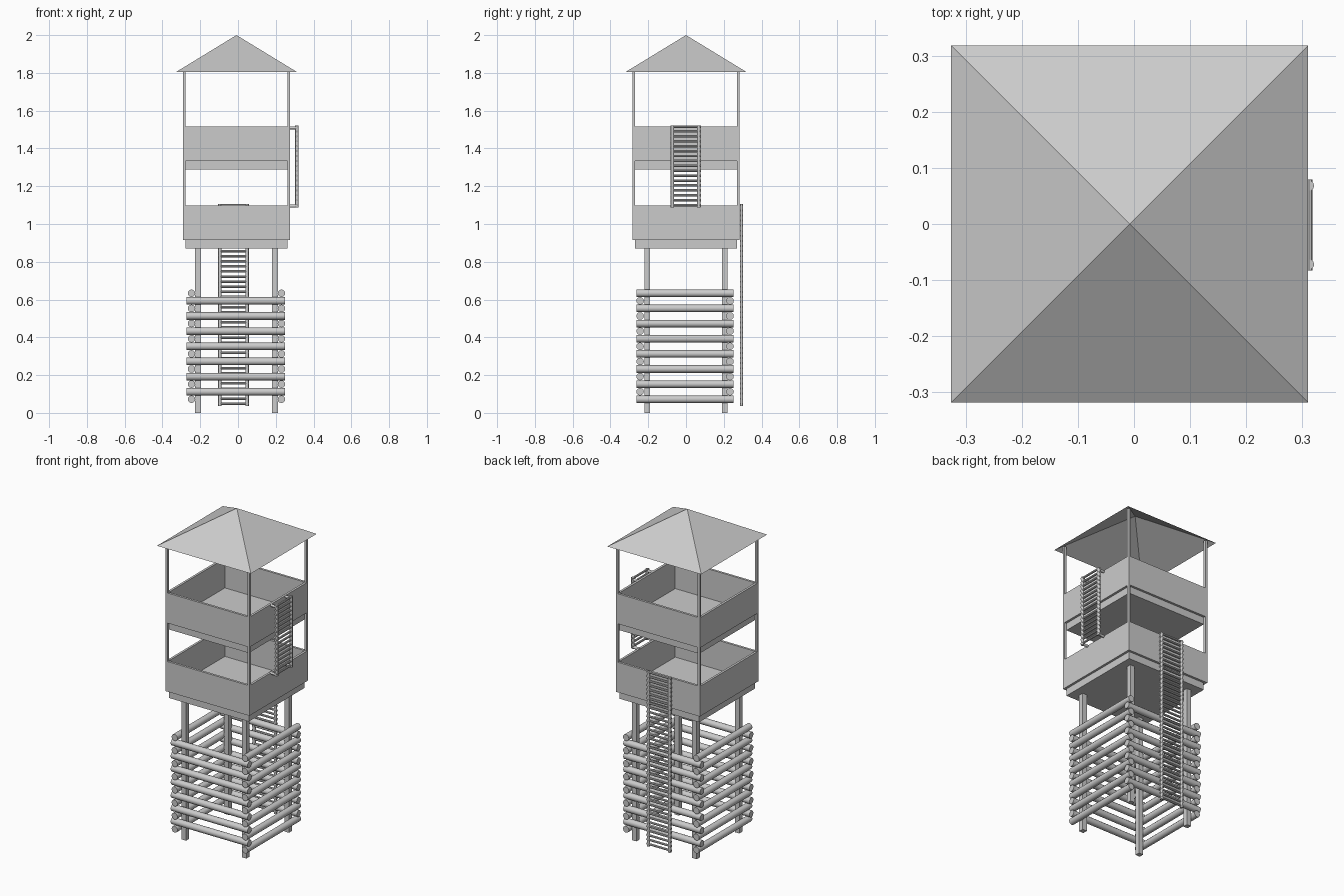
import bpy, math
from mathutils import Vector

if "Cube" in bpy.data.objects:
    bpy.data.objects.remove(bpy.data.objects["Cube"])

CX = -0.008  # tower axis in x

mat = bpy.data.materials.new("plain_grey")
mat.diffuse_color = (0.6, 0.6, 0.6, 1)
mat.use_nodes = True
mat.node_tree.nodes["Principled BSDF"].inputs["Base Color"].default_value = mat.diffuse_color


def finish(name):
    ob = bpy.context.object
    ob.name = name
    ob.data.materials.append(mat)
    return ob


def box(name, x0, x1, y0, y1, z0, z1):
    bpy.ops.mesh.primitive_cube_add(
        size=1, location=((x0 + x1) / 2, (y0 + y1) / 2, (z0 + z1) / 2))
    ob = finish(name)
    ob.scale = (x1 - x0, y1 - y0, z1 - z0)
    return ob


def rod(name, a, b, r, sides=12):
    a, b = Vector(a), Vector(b)
    d = b - a
    bpy.ops.mesh.primitive_cylinder_add(vertices=sides, radius=r, depth=d.length,
                                        location=(a + b) / 2)
    ob = finish(name)
    ob.rotation_euler = d.to_track_quat('Z', 'Y').to_euler()
    bpy.ops.object.shade_smooth_by_angle(angle=math.radians(40))
    return ob


# Pyramid roof, open underneath
bpy.ops.mesh.primitive_cone_add(vertices=4, radius1=0.318 * math.sqrt(2), depth=0.194,
                                end_fill_type='NOTHING', location=(CX, 0, 1.903),
                                rotation=(0, 0, math.pi / 4))
finish("roof")

# Legs and slim corner posts
for sx in (-1, 1):
    for sy in (-1, 1):
        x, y = CX + sx * 0.204, sy * 0.206
        box("leg", x - 0.015, x + 0.015, y - 0.015, y + 0.015, 0, 0.88)
        x, y = CX + sx * 0.277, sy * 0.277
        box("corner_post", x - 0.007, x + 0.007, y - 0.007, y + 0.007, 0.914, 1.822)

# Two identical decks: floor slab and four parapet walls
H, T = 0.284, 0.014
for z in (0.914, 1.333):
    box("floor_slab", CX - 0.27, CX + 0.27, -0.27, 0.27, z - 0.044, z + 0.004)
    top = z + 0.184
    for s in (-1, 1):
        a, b = sorted((s * H, s * (H - T)))
        box("parapet_front_back", CX - H, CX + H, a, b, z, top)
        box("parapet_side", CX + a, CX + b, -H + T, H - T, z, top)

# Stacked logs, alternating direction
for i in range(8):
    z = 0.072 + i * 0.0802
    for s in (-1, 1):
        x = CX + s * 0.238
        rod("side_log", (x, -0.262, z), (x, 0.252, z), 0.02)
        if i < 7:
            y = -0.005 + s * 0.238
            rod("cross_log", (-0.272, y, z + 0.04), (0.248, y, z + 0.04), 0.02)


def ladder(name, origin, side, half, z0, z1, count):
    o, d = Vector(origin), Vector(side)
    up = Vector((0, 0, 1))
    for s in (-1, 1):
        p = o + d * s * half
        rod(name + "_rail", p + up * z0, p + up * z1, 0.009)
    for i in range(count):
        z = z0 + 0.012 + (z1 - z0 - 0.018) * i / (count - 1)
        rod(name + "_rung", o - d * (half + 0.011) + up * z,
            o + d * (half + 0.011) + up * z, 0.0065, 8)


# Long ladder at the back, short ladder on the right with wall brackets
ladder("lower_ladder", (-0.024, 0.294, 0), (1, 0, 0), 0.072, 0.036, 1.105, 40)
ladder("upper_ladder", (0.312, -0.002, 0), (0, 1, 0), 0.070, 1.088, 1.522, 17)
for s in (-1, 1):
    for z in (1.095, 1.509):
        y = -0.002 + s * 0.07
        rod("ladder_bracket", (0.268, y, z), (0.316, y, z), 0.008)
